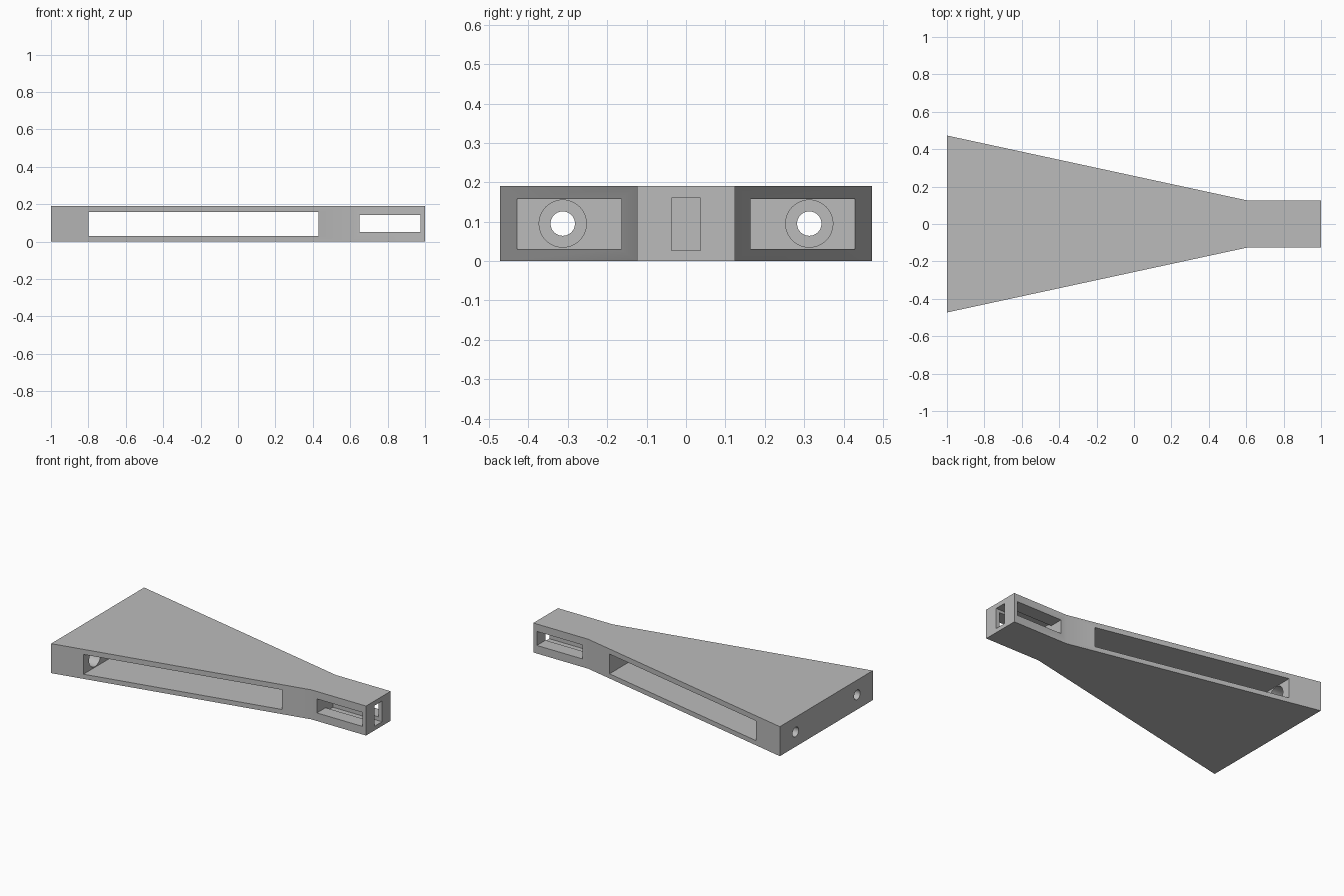
import bpy
import bmesh
import math
from mathutils import Matrix

if "Cube" in bpy.data.objects:
    bpy.data.objects.remove(bpy.data.objects["Cube"], do_unlink=True)

HEIGHT = 0.19
MID = HEIGHT / 2

grey = bpy.data.materials.new("plain grey")
grey.use_nodes = True
grey.diffuse_color = (0.5, 0.5, 0.5, 1)
grey.node_tree.nodes["Principled BSDF"].inputs["Base Color"].default_value = (0.5, 0.5, 0.5, 1)


def add_object(name, bm):
    bmesh.ops.recalc_face_normals(bm, faces=bm.faces)
    mesh = bpy.data.meshes.new(name)
    bm.to_mesh(mesh)
    bm.free()
    mesh.materials.append(grey)
    obj = bpy.data.objects.new(name, mesh)
    bpy.context.collection.objects.link(obj)
    return obj


def box_cutter(name, x0, x1, half_y, z0, z1):
    bm = bmesh.new()
    fit = Matrix.Translation(((x0 + x1) / 2, 0, (z0 + z1) / 2)) @ Matrix.Diagonal(
        (x1 - x0, 2 * half_y, z1 - z0, 1))
    bmesh.ops.create_cube(bm, size=1, matrix=fit)
    return add_object(name, bm)


def bore_cutter(name, x0, x1, y, radius):
    bm = bmesh.new()
    place = Matrix.Translation(((x0 + x1) / 2, y, MID)) @ Matrix.Rotation(math.pi / 2, 4, "Y")
    bmesh.ops.create_cone(bm, cap_ends=True, segments=48, radius1=radius,
                          radius2=radius, depth=x1 - x0, matrix=place)
    return add_object(name, bm)


# Tapered body with a straight neck
half = [(-1, 0.473), (0.61, 0.125), (1, 0.125)]
outline = half + [(x, -y) for x, y in reversed(half)]
bm = bmesh.new()
base = bm.faces.new([bm.verts.new((x, y, 0)) for x, y in outline])
top = bmesh.ops.extrude_face_region(bm, geom=[base])
bmesh.ops.translate(bm, vec=(0, 0, HEIGHT),
                    verts=[v for v in top["geom"] if isinstance(v, bmesh.types.BMVert)])
body = add_object("tapered_body", bm)

# Side slots, neck end pocket, and stepped bores through the wide end
cutters = [
    box_cutter("long_slot_cutter", -0.8, 0.43, 0.6, 0.03, 0.157),
    box_cutter("neck_slot_cutter", 0.65, 0.975, 0.6, 0.052, 0.142),
    box_cutter("end_pocket_cutter", 0.65, 1.1, 0.037, 0.027, 0.16),
]
for side, y in (("left", 0.313), ("right", -0.313)):
    cutters.append(bore_cutter(side + "_counterbore_cutter", -0.9, -0.75, y, 0.06))
    cutters.append(bore_cutter(side + "_hole_cutter", -1.1, -0.78, y, 0.031))

bpy.context.view_layer.objects.active = body
for cutter in cutters:
    cut = body.modifiers.new(cutter.name, "BOOLEAN")
    cut.operation = "DIFFERENCE"
    cut.solver = "EXACT"
    cut.object = cutter
    bpy.ops.object.modifier_apply(modifier=cut.name)
    bpy.data.objects.remove(cutter, do_unlink=True)

# Smooth bores, crisp edges
bpy.ops.object.select_all(action="DESELECT")
body.select_set(True)
bpy.ops.object.shade_smooth_by_angle(angle=math.radians(30))
